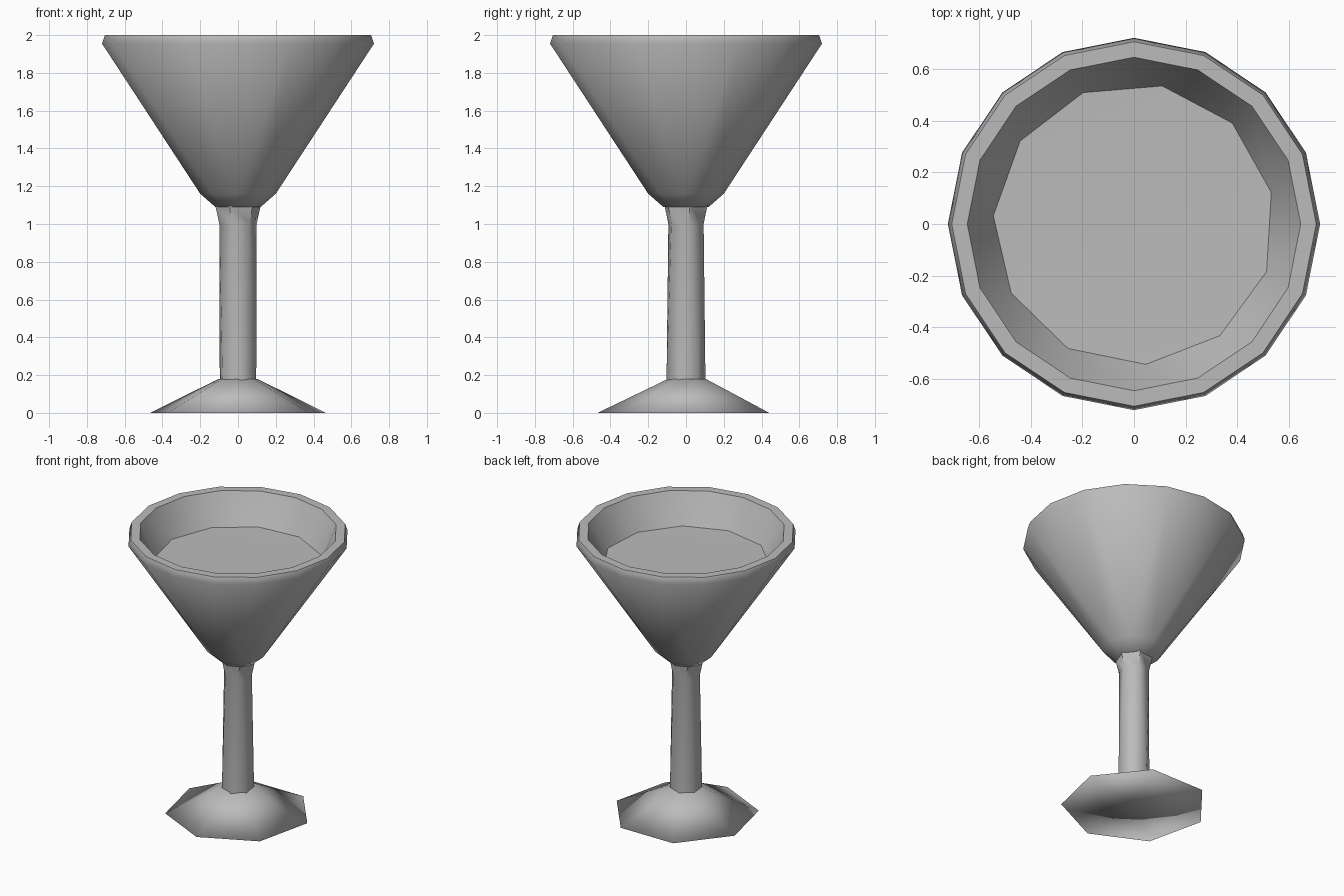
import bpy
import bmesh
from math import radians, cos, sin

cube = bpy.data.objects.get("Cube")
if cube:
    bpy.data.objects.remove(cube, do_unlink=True)

# One plain grey for the whole goblet
grey = bpy.data.materials.new("plain grey")
grey.use_nodes = True
colour = (0.5, 0.5, 0.5, 1)
grey.diffuse_color = colour
grey.node_tree.nodes["Principled BSDF"].inputs["Base Color"].default_value = colour


def ring(bm, sides, radius, z, phase):
    """Regular polygon at height z, as (angle, vertex) pairs, closed by repeating the first."""
    angles = [phase + 360 * i / sides for i in range(sides)]
    verts = [bm.verts.new((radius * cos(radians(a)), radius * sin(radians(a)), z))
             for a in angles]
    return list(zip(angles + [phase + 360], verts + verts[:1]))


def zip_rings(bm, low, high):
    """Join two rings with triangles, always stepping along the ring that lags behind."""
    i = j = 0
    while i < len(low) - 1 or j < len(high) - 1:
        step_low = j == len(high) - 1 or (
            i < len(low) - 1 and low[i + 1][0] <= high[j + 1][0])
        if step_low:
            bm.faces.new((low[i][1], low[i + 1][1], high[j][1]))
            i += 1
        else:
            bm.faces.new((low[i][1], high[j + 1][1], high[j][1]))
            j += 1


def loft(name, rings, end_z, smooth_angle):
    """Join a stack of rings and close both ends with fans to a centre point."""
    bm = bmesh.new()
    loops = [ring(bm, *r) for r in rings]
    for low, high in zip(loops, loops[1:]):
        zip_rings(bm, low, high)
    for loop, z in zip((loops[0], loops[-1]), end_z):
        centre = bm.verts.new((0, 0, z))
        for (_, a), (_, b) in zip(loop, loop[1:]):
            bm.faces.new((a, b, centre))
    bmesh.ops.recalc_face_normals(bm, faces=bm.faces)
    mesh = bpy.data.meshes.new(name)
    bm.to_mesh(mesh)
    bm.free()
    mesh.materials.append(grey)
    obj = bpy.data.objects.new(name, mesh)
    bpy.context.collection.objects.link(obj)
    bpy.ops.object.select_all(action='DESELECT')
    obj.select_set(True)
    bpy.context.view_layer.objects.active = obj
    bpy.ops.object.shade_smooth_by_angle(angle=radians(smooth_angle))
    return obj


# Bowl: outer cone, bevelled lip, inner wall, shallow floor inside
loft("bowl", [
    (8, 0.12, 1.09, 0),
    (8, 0.2, 1.16, 0),
    (16, 0.72, 1.955, 0),
    (16, 0.705, 2.0, 0),
    (16, 0.645, 2.0, 0),
    (11, 0.545, 1.79, 13),
], (1.09, 1.78), 58)

# Stem: slightly twisted six-sided post with a flared collar
loft("stem", [
    (6, 0.104, 0.17, 38),
    (6, 0.1, 1.0, 9),
    (6, 0.122, 1.1, 9),
], (0.17, 1.1), 45)

# Foot: low seven-sided cone with a thin, softly shaded edge
foot = loft("foot", [
    (7, 0.478, 0.0, -90),
    (7, 0.105, 0.18, -90),
], (0.0, 0.18), 180)
foot.location.y = 0.01
